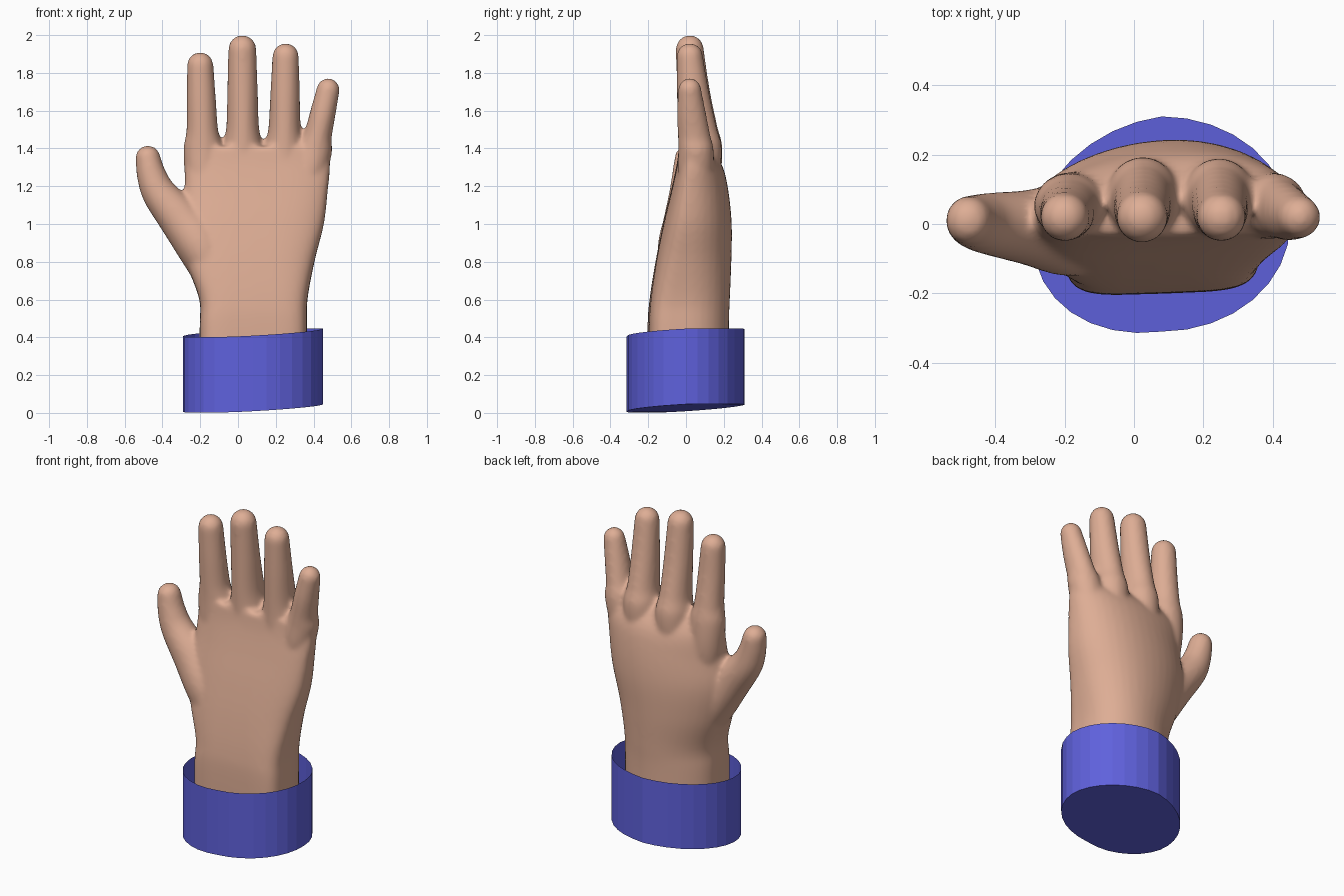
import bpy, bmesh, math
from mathutils import Vector

if "Cube" in bpy.data.objects:
    bpy.data.objects.remove(bpy.data.objects["Cube"])


def material(name, colour):
    m = bpy.data.materials.new(name)
    m.diffuse_color = (*colour, 1)
    m.use_nodes = True
    m.node_tree.nodes["Principled BSDF"].inputs["Base Color"].default_value = m.diffuse_color
    return m


skin = material("skin", (0.73, 0.42, 0.30))
blue = material("cuff blue", (0.115, 0.12, 0.72))


def spline(rows, steps=5):
    """Smooth rows of numbers with a Catmull-Rom curve."""
    out = []
    for i in range(len(rows) - 1):
        p = [rows[max(i - 1, 0)], rows[i], rows[i + 1], rows[min(i + 2, len(rows) - 1)]]
        for s in range(steps):
            t = s / steps
            out.append([0.5 * (2 * b + (c - a) * t + (2 * a - 5 * b + 4 * c - d) * t * t
                               + (3 * b - a - 3 * c + d) * t ** 3) for a, b, c, d in zip(*p)])
    return out + [list(rows[-1])]


def power_pair(ca, sa, power):
    """Point on a unit superellipse."""
    return (math.copysign(abs(ca) ** (2 / power), ca), math.copysign(abs(sa) ** (2 / power), sa))


def skin_rings(bm, rings):
    """Closed surface through rings of points."""
    rings = [[bm.verts.new(p) for p in ring] for ring in rings]
    n = len(rings[0])
    for p, q in zip(rings, rings[1:]):
        for k in range(n):
            bm.faces.new((p[k], p[(k + 1) % n], q[(k + 1) % n], q[k]))
    bm.faces.new(rings[0][::-1])
    bm.faces.new(rings[-1])


ANGLES = [2 * math.pi * k / 40 for k in range(40)]


def digit(bm, rows):
    """Round-tipped finger through rows of (x, y, z, half width, half depth)."""
    rows = spline(rows)
    frames = []
    for i, r in enumerate(rows):
        a, b = rows[max(i - 1, 0)], rows[min(i + 1, len(rows) - 1)]
        t = Vector((b[0] - a[0], 0, b[2] - a[2])).normalized()
        frames.append((Vector(r[:3]), t, r[3], r[4]))
    c, t, u, v = frames[-1]
    for k in range(1, 6):
        a = k * math.pi / 2 / 5.4
        frames.append((c + t * u * math.sin(a), t, u * math.cos(a), v * math.cos(a)))
    skin_rings(bm, [[c + Vector((0, 1, 0)).cross(t) * u * math.cos(a) + Vector((0, v * math.sin(a), 0))
                     for a in ANGLES] for c, t, u, v in frames])


def palm_ring(z, left, right, front, mid, back, box):
    """Level section: boxy on the palm side, arched and skewed on the back."""
    ring = []
    for a in ANGLES:
        ca, sa = math.cos(a), math.sin(a)
        if sa < 0:
            du, dv = power_pair(ca, sa, box)
            y = mid + dv * (mid - front) * (1 - 0.05 * du)
        else:
            du, dv = power_pair(ca, sa, 2.05)
            y = mid + dv * (back - mid) * (1 + 0.13 * du)
        ring.append(Vector(((left + right) / 2 + du * (right - left) / 2, y, z)))
    return ring


def make_object(name, bm, mat):
    bmesh.ops.recalc_face_normals(bm, faces=bm.faces[:])
    mesh = bpy.data.meshes.new(name)
    bm.to_mesh(mesh)
    bm.free()
    mesh.materials.append(mat)
    ob = bpy.data.objects.new(name, mesh)
    bpy.context.collection.objects.link(ob)
    return ob


# Palm and wrist: (z, left, right, front, mid, back, boxiness)
hand = bmesh.new()
palm = [(0.10, -0.203, 0.365, -0.20, 0.0, 0.225, 5), (0.45, -0.203, 0.365, -0.20, 0.0, 0.225, 5),
        (0.60, -0.205, 0.368, -0.19, 0.0, 0.23, 4.5), (0.80, -0.275, 0.405, -0.16, 0.0, 0.238, 3.5),
        (1.00, -0.31, 0.455, -0.12, 0.01, 0.24, 3), (1.18, -0.285, 0.476, -0.078, 0.025, 0.222, 3),
        (1.31, -0.28, 0.488, -0.05, 0.04, 0.19, 3), (1.41, -0.265, 0.48, -0.035, 0.045, 0.12, 3)]
skin_rings(hand, [palm_ring(*row) for row in spline(palm)])

# Fingers: (base x, tip x, tip z, base half width, tip half width, extra knuckle depth)
fingers = [(-0.186, -0.200, 1.91, 0.088, 0.070, 0.0),
           (0.025, 0.023, 2.00, 0.090, 0.074, 0.024),
           (0.245, 0.252, 1.957, 0.090, 0.070, 0.022),
           (0.408, 0.477, 1.772, 0.078, 0.061, 0.0)]
for bx, tx, top, bw, tw, deep in fingers:
    end = top - tw
    rows = []
    for f, yc, depth, flare in ((-0.9, 0.045, 0.07, -0.02), (-0.4, 0.052, 0.095, 0.01),
                                (0, 0.052, 0.093, 0.014), (0.22, 0.043, 0.086, 0),
                                (0.6, 0.029, 0.077, 0), (1, 0.02, tw, 0)):
        knuckle = deep * max(0, 1 - abs(f))
        w = bw + (tw - bw) * max(f, 0) + flare
        rows.append((bx + (tx - bx) * f, yc + knuckle, 1.4 + (end - 1.4) * f, w, depth + knuckle))
    digit(hand, rows)

# Thumb
digit(hand, [(-0.05, 0.0, 0.60, 0.10, 0.14), (-0.19, -0.015, 0.87, 0.128, 0.135),
             (-0.305, -0.01, 1.025, 0.114, 0.108), (-0.415, 0.0, 1.16, 0.092, 0.09),
             (-0.458, 0.005, 1.26, 0.078, 0.079), (-0.477, 0.01, 1.35, 0.066, 0.07)])

# Fuse the parts into one soft skin
hand_ob = make_object("hand", hand, skin)
fuse = hand_ob.modifiers.new("fuse", 'REMESH')
fuse.mode = 'VOXEL'
fuse.voxel_size = 0.013
fuse.use_smooth_shade = True
soft = hand_ob.modifiers.new("soften", 'SMOOTH')
soft.factor = 0.5
soft.iterations = 8

# Cuff: open cup, slightly skewed, with a tilted rim and floor
cuff = bmesh.new()
SIDES = 32
low, high = [], []
for k in range(SIDES):
    a = 2 * math.pi * k / SIDES
    x, y = math.cos(a), math.sin(a)
    tilt = min(0.046, max(0.003, 0.026 + 0.02 * x + 0.017 * y))
    px, py = 0.08 + 0.37 * x, 0.31 * y + 0.05 * min(0, x)
    low.append(cuff.verts.new((px, py, tilt)))
    high.append(cuff.verts.new((px, py, tilt + 0.4)))
for k in range(SIDES):
    j = (k + 1) % SIDES
    cuff.faces.new((low[k], low[j], high[j], high[k]))
cuff.faces.new(low[::-1])
make_object("cuff", cuff, blue)
